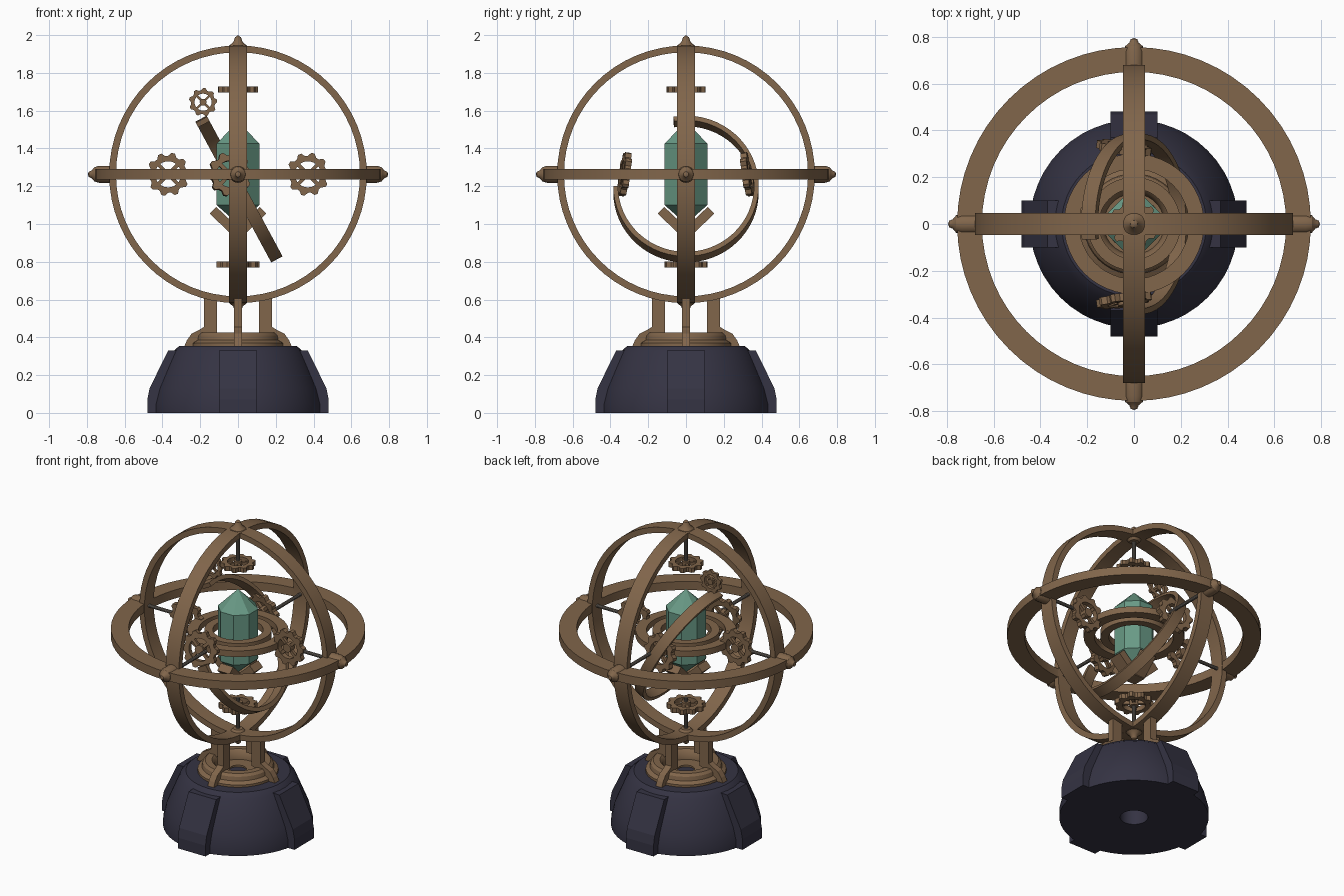
import bpy, bmesh, math
from mathutils import Matrix, Vector

if "Cube" in bpy.data.objects:
    bpy.data.objects.remove(bpy.data.objects["Cube"])

CZ = 1.263  # centre height of the sphere of rings


def material(name, col):
    m = bpy.data.materials.new(name)
    m.diffuse_color = (*col, 1)
    m.use_nodes = True
    m.node_tree.nodes["Principled BSDF"].inputs["Base Color"].default_value = m.diffuse_color
    return m


BRONZE = material("bronze", (0.22, 0.132, 0.07))
NAVY = material("dark_navy", (0.035, 0.033, 0.056))
GREEN = material("crystal_green", (0.14, 0.32, 0.235))
STEEL = material("dull_steel", (0.16, 0.14, 0.12))


def finish(bm, name, mat, smooth=True):
    bmesh.ops.remove_doubles(bm, verts=bm.verts, dist=1e-5)
    bmesh.ops.recalc_face_normals(bm, faces=bm.faces)
    me = bpy.data.meshes.new(name)
    bm.to_mesh(me)
    bm.free()
    ob = bpy.data.objects.new(name, me)
    bpy.context.collection.objects.link(ob)
    me.materials.append(mat)
    if smooth:
        bpy.ops.object.select_all(action='DESELECT')
        ob.select_set(True)
        bpy.context.view_layer.objects.active = ob
        bpy.ops.object.shade_smooth_by_angle(angle=math.radians(32))
    return ob


def spin(bm, prof, segs, mtx=Matrix(), a0=0, a1=360, rmod=None):
    """Turn a closed (radius, height) outline about local z."""
    full = abs(a1 - a0) >= 360
    n = segs if full else segs + 1
    rows = []
    for i in range(n):
        a = math.radians(a0 + (a1 - a0) * i / segs)
        rows.append([])
        for r, z in prof:
            r2 = rmod(i, r) if rmod else r
            rows[-1].append(bm.verts.new(mtx @ Vector((r2 * math.cos(a), r2 * math.sin(a), z))))
    k = len(prof)
    for i in range(segs):
        A, B = rows[i], rows[(i + 1) % n]
        for j in range(k):
            q = (j + 1) % k
            if prof[j][0] == 0 and prof[q][0] == 0:
                continue
            bm.faces.new((A[j], A[q], B[q], B[j]))
    if not full:
        bm.faces.new(rows[0])
        bm.faces.new(rows[-1])


def lathe(name, mat, prof, segs, mtx=Matrix(), a0=0, a1=360, smooth=True):
    bm = bmesh.new()
    spin(bm, prof, segs, mtx, a0, a1)
    return finish(bm, name, mat, smooth)


def rect(r0, r1, h, z=0):
    return [(r0, z - h), (r1, z - h), (r1, z + h), (r0, z + h)]


def plate(name, mat, pts, half, mtx):
    """Outline in the x-z plane given thickness along y."""
    bm = bmesh.new()
    s = [[bm.verts.new(mtx @ Vector((x, y, z))) for x, z in pts] for y in (-half, half)]
    bm.faces.new(s[0])
    bm.faces.new(s[1])
    for j in range(len(pts)):
        q = (j + 1) % len(pts)
        bm.faces.new((s[0][j], s[0][q], s[1][q], s[1][j]))
    return finish(bm, name, mat, False)


def rz(deg):
    return Matrix.Rotation(math.radians(deg), 4, 'Z')


def at(x, y, z, rot=Matrix()):
    return Matrix.Translation((x, y, z)) @ rot


RX = Matrix.Rotation(math.pi / 2, 4, 'X')
RY = Matrix.Rotation(math.pi / 2, 4, 'Y')


def gear(name, R, mtx, teeth=10):
    bm = bmesh.new()
    t = R * 0.14
    # toothed rim: outer radius alternates between tip and root
    spin(bm, rect(R * 0.6, R, t), teeth * 4, mtx,
         rmod=lambda i, r: r if r < R * 0.9 or i % 4 < 2 else R * 0.85)
    spin(bm, [(0, -t * 1.4), (R * .24, -t * 1.4), (R * .24, t * 1.4), (0, t * 1.4)], 16, mtx)
    for k in range(2):  # crossed spokes
        m = mtx @ rz(45 + 90 * k) @ Matrix.Diagonal((R * 1.3, R * .17, t * 1.2, 1))
        bmesh.ops.create_cube(bm, size=1, matrix=m)
    return finish(bm, name, BRONZE)


# pedestal with four buttresses
lathe("pedestal", NAVY, [(.083, 0), (.445, 0), (.445, .05), (.425, .13), (.345, .325),
                         (.31, .355), (0, .355), (0, .1), (.083, .1)], 48)
for k in range(4):
    plate("pedestal_buttress", NAVY, [(.2, 0), (.48, 0), (.48, .07), (.468, .13),
                                      (.37, .33), (.2, .335)], .1, rz(90 * k))

# collar and four legs carrying the rings
lathe("pedestal_collar", BRONZE, [(.13, .35), (.24, .35), (.24, .37), (.215, .385), (.21, .41),
                                  (.195, .425), (.155, .425), (.14, .41), (.13, .37)], 40)
lathe("collar_floor", BRONZE, rect(.05, .15, .006, .36), 32)
for k in range(4):
    plate("support_leg", BRONZE, [(.112, .612), (.18, .612), (.18, .455), (.205, .44), (.245, .42),
                                  (.27, .385), (.285, .35), (.19, .35), (.18, .4), (.112, .425)],
          .022, rz(90 * k))

# three big outer rings
lathe("horizontal_ring", BRONZE, rect(.65, .756, .028), 64, at(0, 0, CZ))
lathe("vertical_ring_front", BRONZE, rect(.646, .682, .048), 64, at(0, 0, CZ, RX))
lathe("vertical_ring_side", BRONZE, rect(.646, .682, .048), 64, at(0, 0, CZ, RY))

# knobs where rings cross, and rods pointing inwards
KNOB = [(0, .655), (.03, .655), (.045, .67), (.045, .735), (.038, .76), (.02, .775), (.014, .79), (0, .795)]
POLE = [(0, .63), (.03, .63), (.05, .655), (.048, .68), (.025, .7), (.016, .725), (0, .737)]
for k in range(4):
    m = at(0, 0, CZ, rz(90 * k) @ RY)
    lathe("ring_knob", BRONZE, KNOB, 20, m)
    inner = .46 if k % 2 == 0 else .33
    lathe("axle_rod", STEEL, [(0, inner), (.011, inner), (.011, .66), (0, .66)], 10, m)
for k in range(2):
    m = at(0, 0, CZ, Matrix.Rotation(math.pi * k, 4, 'X'))
    lathe("pole_finial", BRONZE, POLE, 20, m)
    lathe("pole_rod", STEEL, [(0, .43), (.011, .43), (.011, .66), (0, .66)], 10, m)

# gears: two lying flat, four upright, one small on the tilted arc
gear("upper_gear", .105, at(0, 0, 1.712))
gear("lower_gear", .115, at(0, 0, .786))
for s in (-1, 1):
    gear("side_gear", .115, at(.37 * s, 0, CZ, RX))
    tilt = Matrix.Rotation(math.radians(8 * s), 4, 'X')
    gear("front_gear" if s < 0 else "back_gear", .118,
         at(-.043, .325 * s, CZ, rz(-8 * s) @ tilt @ RX))
gear("small_arc_gear", .075, at(-.185, 0, 1.645, RX), 9)

# inner flat rings around the crystal
lathe("inner_ring_large", BRONZE, rect(.235, .30, .02), 48, at(0, 0, CZ - .005))
lathe("inner_ring_small", BRONZE, rect(.15, .2, .022), 48, at(0, 0, CZ - .005))

# tilted open arc
up = Vector((-.475, 0, .88))
tm = Matrix(((0, up.x * 1.1, .88, 0), (1, 0, 0, 0), (0, up.z * 1.1, .475, 0), (0, 0, 0, 1)))
lathe("tilted_arc", BRONZE, rect(.36, .385, .034), 48, at(.005, 0, 1.185) @ tm, -180, 100)

# crystal and the four-petal cradle under it
cr = .113 / math.cos(math.pi / 8)
lathe("crystal", GREEN, [(0, 1.0), (cr, 1.1), (cr, 1.425), (0, 1.545)], 8, rz(22.5), smooth=False)
for k in range(4):
    plate("cradle_petal", BRONZE, [(0, .95), (.04, .95), (.15, 1.055), (.115, 1.09), (.03, 1.01), (0, 1.0)],
          .045, rz(90 * k))
